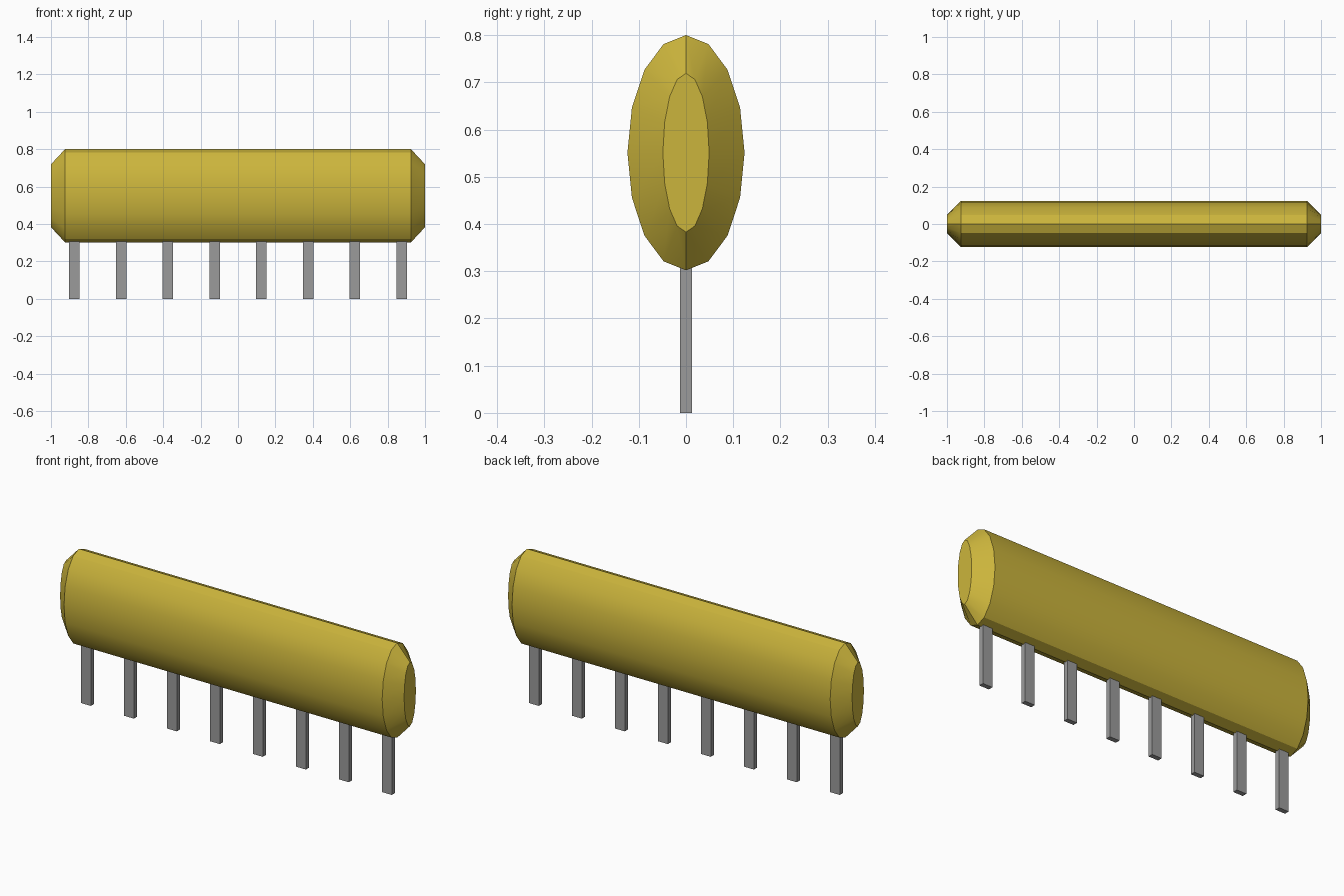
import bpy, bmesh, math

cube = bpy.data.objects.get("Cube")
if cube:
    bpy.data.objects.remove(cube, do_unlink=True)


def make_material(name, rgb):
    mat = bpy.data.materials.new(name)
    mat.use_nodes = True
    mat.diffuse_color = (*rgb, 1)
    bsdf = next(n for n in mat.node_tree.nodes if n.type == 'BSDF_PRINCIPLED')
    bsdf.inputs["Base Color"].default_value = (*rgb, 1)
    return mat


def make_object(name, bm, mat):
    bmesh.ops.recalc_face_normals(bm, faces=bm.faces)
    mesh = bpy.data.meshes.new(name)
    bm.to_mesh(mesh)
    bm.free()
    mesh.materials.append(mat)
    obj = bpy.data.objects.new(name, mesh)
    bpy.context.collection.objects.link(obj)
    return obj


yellow = make_material("mustard yellow", (0.60, 0.46, 0.045))
grey = make_material("metal grey", (0.33, 0.33, 0.33))

# Body: 16-sided oval sections lofted along x, with tapered ends
SIDES, CENTRE_Z = 16, 0.551
sections = [(-1.0, 0.049, 0.168), (-0.925, 0.124, 0.249),
            (0.925, 0.124, 0.249), (1.0, 0.049, 0.168)]
bm = bmesh.new()
rings = []
for x, ry, rz in sections:
    angles = [2 * math.pi * i / SIDES for i in range(SIDES)]
    rings.append([bm.verts.new((x, ry * math.sin(a), CENTRE_Z + rz * math.cos(a)))
                  for a in angles])
for a, b in zip(rings, rings[1:]):
    for i in range(SIDES):
        j = (i + 1) % SIDES
        bm.faces.new((a[i], a[j], b[j], b[i]))
bm.faces.new(rings[0])
bm.faces.new(rings[-1])
body = make_object("body", bm, yellow)
bpy.ops.object.select_all(action='DESELECT')
body.select_set(True)
bpy.context.view_layer.objects.active = body
bpy.ops.object.shade_smooth_by_angle(angle=math.radians(30))

# Pins: a row of eight flat legs running up into the body
PIN_TOP = 0.34
for i in range(8):
    bm = bmesh.new()
    bmesh.ops.create_cube(bm, size=1)
    bmesh.ops.scale(bm, vec=(0.056, 0.025, PIN_TOP), verts=bm.verts)
    bmesh.ops.translate(bm, vec=(0, 0, PIN_TOP / 2), verts=bm.verts)
    pin = make_object(f"pin_{i + 1}", bm, grey)
    pin.location.x = -0.875 + 0.25 * i
